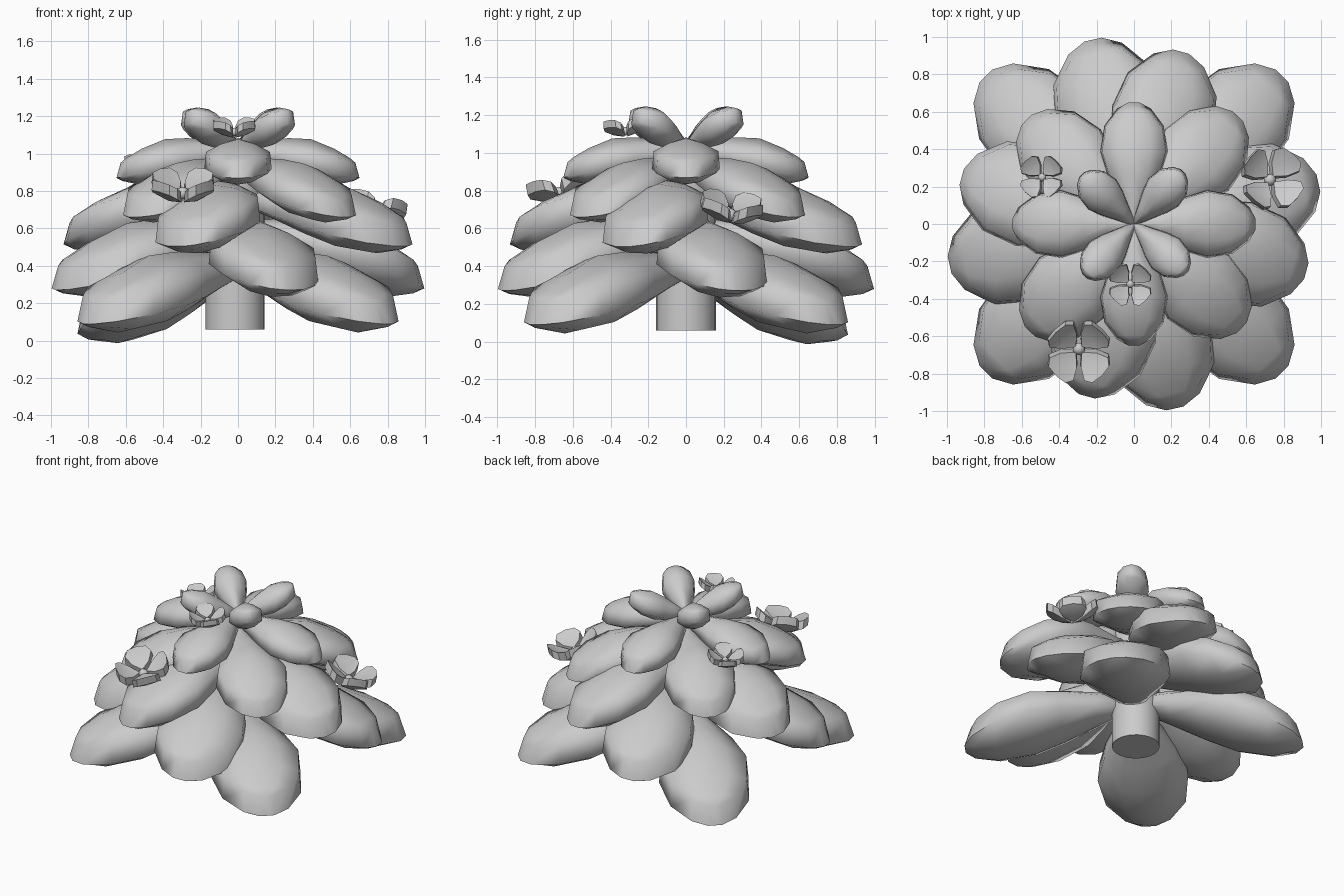
import bpy, bmesh, math
from mathutils import Matrix, Vector

if "Cube" in bpy.data.objects:
    bpy.data.objects.remove(bpy.data.objects["Cube"])


def finish(bm, name, angle, matrix=None):
    bmesh.ops.recalc_face_normals(bm, faces=bm.faces[:])
    mesh = bpy.data.meshes.new(name)
    bm.to_mesh(mesh)
    bm.free()
    ob = bpy.data.objects.new(name, mesh)
    bpy.context.collection.objects.link(ob)
    if matrix:
        ob.matrix_world = matrix
    bpy.ops.object.select_all(action='DESELECT')
    bpy.context.view_layer.objects.active = ob
    ob.select_set(True)
    bpy.ops.object.shade_smooth_by_angle(angle=math.radians(angle))
    return ob


# Leaf stations: position, half width, wall height, ridge height, keel depth
STATIONS = [
    (0.00, 0.12, 0.05, 0.10, 0.00),
    (0.22, 0.46, 0.09, 0.17, 0.04),
    (0.42, 0.80, 0.12, 0.22, 0.08),
    (0.60, 1.00, 0.14, 0.245, 0.105),
    (0.81, 0.88, 0.14, 0.205, 0.09),
    (0.95, 0.50, 0.13, 0.155, 0.035),
    (1.00, 0.16, 0.12, 0.125, 0.00),
]


def leaf(name, length, width, base_z, tip_z, angle, thick, roll):
    bm = bmesh.new()
    rings = []
    for t, w, wall, ridge, keel in STATIONS:
        h = width / 2 * w
        z = tip_z + (base_z - tip_z) * (1 - t)
        k = length * thick
        x = length * t
        xt = x - 0.035 * length * max(0, t - 0.6) / 0.4
        wall, ridge, keel = wall * k, ridge * k, keel * k
        mid = wall + (ridge - wall) * 0.62
        pts = [(x, -h, z), (xt, -h * 0.95, z + wall), (xt, -h * 0.5, z + mid),
               (xt, 0, z + ridge), (xt, h * 0.5, z + mid),
               (xt, h * 0.95, z + wall), (x, h, z),
               (x, h * 0.45, z - keel * 0.8 - 1e-4), (x, 0, z - keel - 2e-4),
               (x, -h * 0.45, z - keel * 0.8 - 1e-4)]
        rings.append([bm.verts.new((px, py, pz + roll * py)) for px, py, pz in pts])
    n = len(rings[0])
    for a, b in zip(rings, rings[1:]):
        for i in range(n):
            j = (i + 1) % n
            bm.faces.new((a[i], a[j], b[j], b[i]))
    bm.faces.new(rings[0])
    bm.faces.new(rings[-1])
    return finish(bm, name, 75, Matrix.Rotation(math.radians(angle), 4, 'Z'))


# Leaf tiers, bottom to top: length, width, base z, tip z, angle, thickness, roll
TIERS = [
    ("lowest", 1.12, 0.60, 0.35, 0.09, 45, 0.95, 0),
    ("lower", 1.01, 0.59, 0.54, 0.275, 12.5, 1.0, -0.1),
    ("middle", 0.955, 0.56, 0.74, 0.51, -15.3, 1.0, 0.12),
    ("upper", 0.80, 0.48, 0.89, 0.66, 46, 1.0, 0),
    ("top", 0.65, 0.36, 0.99, 0.87, 0, 1.0, 0),
    ("crown", 0.385, 0.22, 1.01, 1.16, 47, 1.45, 0),
]
for tier, length, width, bz, tz, ang, thick, roll in TIERS:
    for i in range(4):
        droop = 0.07 if tier == "lowest" and i == 1 else 0
        leaf(f"{tier}_leaf_{i + 1}", length, width, bz, tz - droop,
             ang + 90 * i, thick, roll)

# Stem
bm = bmesh.new()
bmesh.ops.create_cone(bm, cap_ends=True, segments=20, radius1=0.158, radius2=0.158,
                      depth=0.84, matrix=Matrix.Translation((-0.015, 0, 0.48)))
finish(bm, "stem", 40)

# Flowers: four cupped petals around a small button
PETAL = [(0.1, 0), (0.42, -0.36), (0.78, -0.56), (0.99, -0.4), (1.04, 0),
         (0.99, 0.4), (0.78, 0.56), (0.42, 0.36)]


def flower(name, center, radius, lean, spin=45):
    bm = bmesh.new()
    for k in range(4):
        rot = Matrix.Rotation(math.radians(spin + 90 * k), 3, 'Z')

        def put(r, s, lift):
            return bm.verts.new(rot @ Vector((r, s, 0.5 * r ** 1.5 + lift)) * radius)
        low = [put(r, s, -0.22) for r, s in PETAL]
        high = [put(0.6 + (r - 0.6) * 0.94, s * 0.94, 0.13) for r, s in PETAL]
        top, bottom = put(0.62, 0, 0.06), put(0.62, 0, -0.32)
        for i in range(8):
            j = (i + 1) % 8
            bm.faces.new((low[i], low[j], high[j], high[i]))
            bm.faces.new((high[i], high[j], top))
            bm.faces.new((low[j], low[i], bottom))
    bmesh.ops.create_icosphere(bm, subdivisions=2, radius=radius * 0.2,
                               matrix=Matrix.Translation((0, 0, radius * 0.05)))
    tilt = Vector((0, 0, 1)).rotation_difference(Vector((*lean, 1)))
    finish(bm, name, 40, Matrix.Translation(center) @ tilt.to_matrix().to_4x4())


flower("flower_front", (-0.295, -0.665, 0.78), 0.17, (0.0, -0.3))
flower("flower_right", (0.725, 0.235, 0.665), 0.165, (0.25, 0.15), 50)
flower("flower_left", (-0.49, 0.25, 0.93), 0.115, (-0.15, 0.05))
flower("flower_top", (-0.02, -0.32, 1.11), 0.115, (0.0, -0.12))
